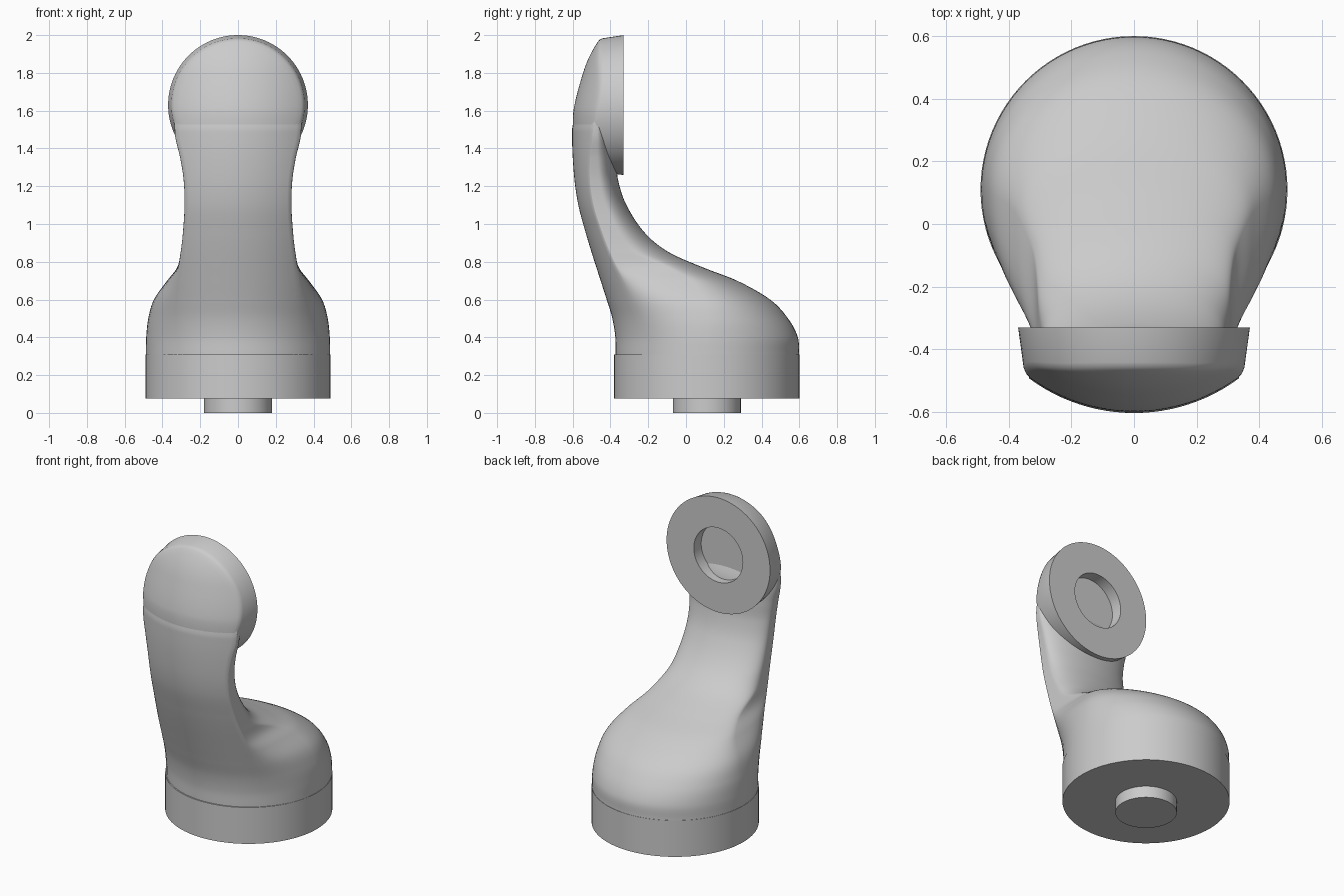
import bpy
import bmesh
from math import sin, cos, pi, sqrt, radians, asin

cube = bpy.data.objects.get("Cube")
if cube:
    bpy.data.objects.remove(cube, do_unlink=True)

grey = bpy.data.materials.new("light_grey")
grey.use_nodes = True
colour = (0.6, 0.6, 0.6, 1)
grey.diffuse_color = colour
grey.node_tree.nodes["Principled BSDF"].inputs["Base Color"].default_value = colour

# Front profile of the arm: height, y
FRONT = [(0.31, -.372), (.4, -.374), (.5, -.39), (.6, -.42), (.7, -.452),
         (.85, -.5), (.95, -.53), (1.1, -.57), (1.25, -.592), (1.45, -.603),
         (1.6, -.596), (1.8, -.545), (1.9, -.505), (2, -.445)]

# Arm sections: height, back y, half width of front strip, full half width, y of widest point
SECTIONS = [(.31, .598, .345, .488, .11), (.4, .592, .345, .486, .11),
            (.5, .54, .34, .475, .11), (.6, .445, .33, .445, .09),
            (.7, .27, .322, .375, .03), (.77, .09, .314, .322, -.1),
            (.85, -.09, .303, .304, -.28), (.95, -.215, .291, .292, -.36),
            (1.1, -.315, .282, .283, -.43), (1.235, -.36, .287, .288, -.46),
            (1.35, -.37, .305, .306, -.47), (1.47, -.385, .332, .333, -.47),
            (1.6, -.43, .33, .331, -.46), (1.7, -.43, .3, .301, -.45)]


def sample(table, z):
    """Smooth interpolation of the table rows at height z."""
    last = len(table) - 1
    z = min(max(z, table[0][0]), table[last][0])
    i = max(k for k in range(last) if table[k][0] <= z)

    def slope(k, c):
        a, b = table[max(k - 1, 0)], table[min(k + 1, last)]
        return (b[c] - a[c]) / (b[0] - a[0])

    p, q = table[i], table[i + 1]
    h = q[0] - p[0]
    t = (z - p[0]) / h
    return [p[c] * (1 + 2 * t) * (1 - t) ** 2 + q[c] * t * t * (3 - 2 * t)
            + h * (slope(i, c) * t * (1 - t) ** 2 - slope(i + 1, c) * t * t * (1 - t))
            for c in range(1, len(p))]


def radius(z):
    return 0.49 + 0.08 * min(max((z - 0.4) / 1.2, 0), 1)


def front_y(x, z):
    r = radius(z)
    return sample(FRONT, z)[0] + r - sqrt(r * r - x * x)


def clamp(t):
    return min(max(t, 0), 1)


def loft(name, rings, angle):
    """Closed skin over rings of equal length, with capped ends."""
    bm = bmesh.new()
    loops = [[bm.verts.new(p) for p in ring] for ring in rings]
    n = len(loops[0])
    for a, b in zip(loops, loops[1:]):
        for i in range(n):
            j = (i + 1) % n
            bm.faces.new((a[i], a[j], b[j], b[i]))
    bm.faces.new(loops[0])
    bm.faces.new(loops[-1])
    bmesh.ops.recalc_face_normals(bm, faces=bm.faces)
    mesh = bpy.data.meshes.new(name)
    bm.to_mesh(mesh)
    bm.free()
    mesh.materials.append(grey)
    obj = bpy.data.objects.new(name, mesh)
    bpy.context.collection.objects.link(obj)
    bpy.ops.object.select_all(action="DESELECT")
    obj.select_set(True)
    bpy.context.view_layer.objects.active = obj
    bpy.ops.object.shade_smooth_by_angle(angle=radians(angle))
    return obj


def arm_ring(z):
    back, strip, wide, mid = sample(SECTIONS, z)
    sink = 0.02 * clamp((z - 1.5) / 0.15)
    r = radius(z)
    limit = asin(strip / r)
    half = []
    # curved front strip
    for i in range(13):
        x = r * sin(limit * i / 12)
        half.append((x, front_y(x, z) + sink))
    # side, swelling out to the widest point
    edge = half[-1][1]
    bend = edge + (wide - strip)
    for i in range(1, 9):
        t = i / 8
        half.append((strip * (1 - t) ** 2 + wide * (1 - (1 - t) ** 2),
                     edge * (1 - t) ** 2 + 2 * bend * t * (1 - t) + mid * t * t))
    # rounded back
    for i in range(1, 25):
        a = pi / 2 * i / 24
        half.append((wide * cos(a), mid + (back - mid) * sin(a)))
    half[-1] = (0, back)
    mirrored = [(-x, y) for x, y in half[-2:0:-1]]
    return [(x, y, z) for x, y in half + mirrored]


SIDES = 96
TURNS = [2 * pi * i / SIDES for i in range(SIDES)]


def flat_ring(r, z):
    return [(r * cos(a), 0.11 + r * sin(a), z) for a in TURNS]


def head_ring(r, y=None, push=0):
    ring = []
    for a in TURNS:
        x, z = r * cos(a), 1.63 + r * sin(a)
        depth = front_y(x, z) + push + 0.01 * clamp((1.6 - z) / 0.2)
        ring.append((x, depth if y is None else y, z))
    return ring


# Swept arm rising from the base
steps = 120
loft("arm", [arm_ring(0.31 + 1.39 * i / steps) for i in range(steps + 1)], 70)

# Round base and the pin under it
loft("base", [flat_ring(0.49, 0.075), flat_ring(0.49, 0.31)], 30)
loft("base_pin", [flat_ring(0.18, 0), flat_ring(0.18, 0.08)], 30)

# Round head with domed front and a socket in the back
rings = [head_ring(0.335 * i / 14) for i in range(1, 15)]
rings += [head_ring(0.346, push=0.003), head_ring(0.353, push=0.014)]
rings += [head_ring(0.37, -0.33), head_ring(0.175, -0.33), head_ring(0.175, -0.405)]
loft("head", rings, 40)
